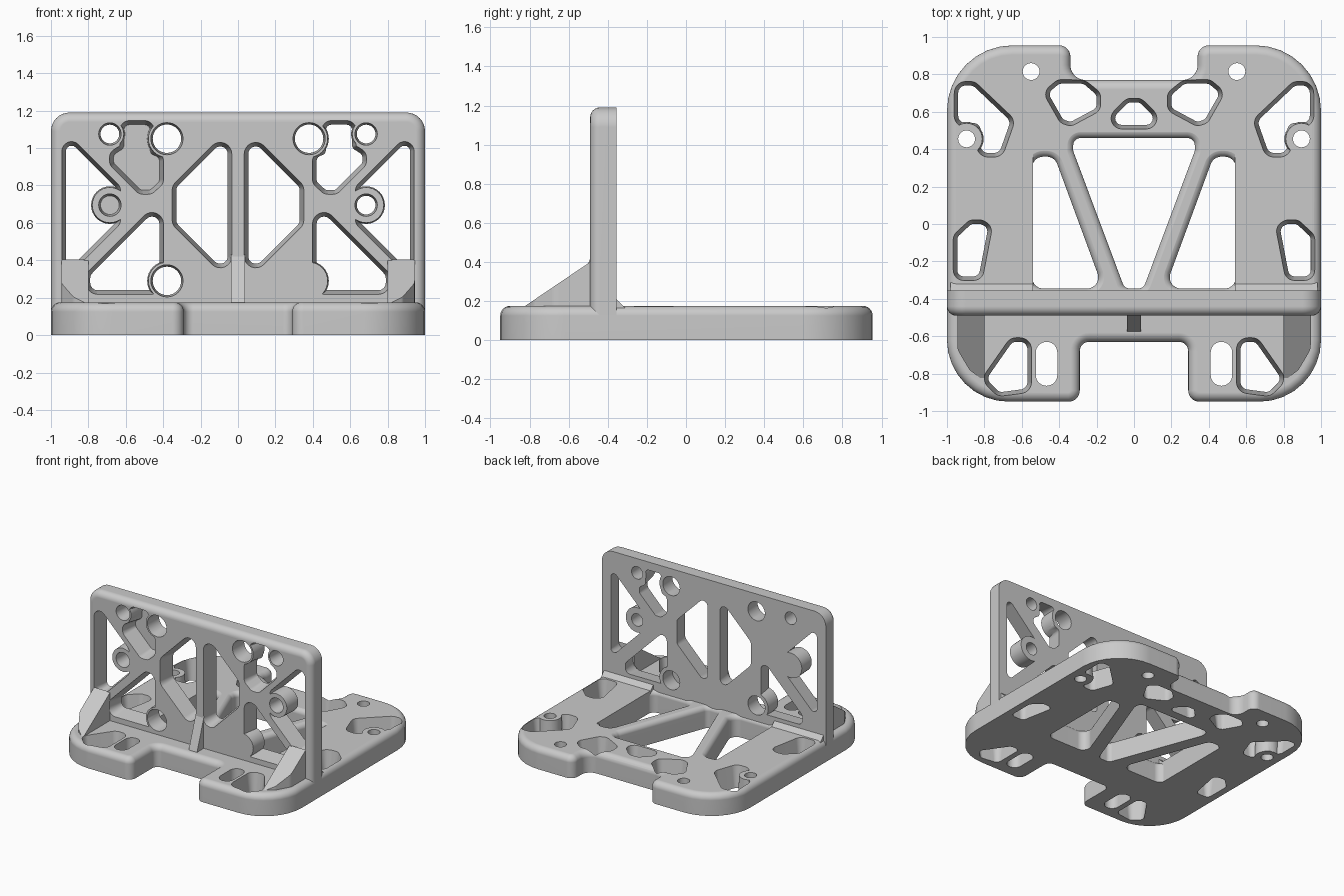
import bpy, bmesh
from math import sin, cos, pi, atan2
from mathutils import Vector, Matrix

cube = bpy.data.objects.get("Cube")
if cube:
    bpy.data.objects.remove(cube, do_unlink=True)

grey = bpy.data.materials.new("plain grey")
grey.use_nodes = True
grey.diffuse_color = (0.59, 0.59, 0.59, 1)
grey.node_tree.nodes["Principled BSDF"].inputs["Base Color"].default_value = grey.diffuse_color

UPRIGHT = Matrix.Rotation(pi / 2, 4, "X")  # turns (x, y, height) into (x, -height, y)
FLAT = Matrix.Identity(4)


def ring(points, inset, steps=8):
    """Rounded outline of (x, y, radius) corners, offset inwards by inset."""
    n = len(points)
    area = sum(points[i - 1][0] * points[i][1] - points[i][0] * points[i - 1][1] for i in range(n))
    if area < 0:
        points = points[::-1]
    out = []
    for i in range(n):
        p, a, b = (Vector(points[k % n][:2]) for k in (i, i - 1, i + 1))
        r = points[i][2]
        d1, d2 = (p - a).normalized(), (b - p).normalized()
        n1, n2 = Vector((d1.y, -d1.x)), Vector((d2.y, -d2.x))
        turn = atan2(d1.x * d2.y - d1.y * d2.x, d1.dot(d2))
        s = 1 if turn > 0 else -1
        centre = p - s * r * (n1 + n2) / (1 + n1.dot(n2))
        for k in range(steps + 1):
            normal = Matrix.Rotation(turn * k / steps, 2) @ n1
            out.append(centre + s * normal * (r - s * inset))
    return out


def loft(bm, points, levels, clip=None):
    """Skin rings at (height, inset) levels; clip = (point, normal) cuts a side off."""
    rings = [[bm.verts.new((p.x, p.y, h)) for p in ring(points, d)] for h, d in levels]
    faces = [bm.faces.new(rings[0][::-1]), bm.faces.new(rings[-1])]
    for low, high in zip(rings, rings[1:]):
        for i in range(len(low)):
            faces.append(bm.faces.new((low[i - 1], low[i], high[i], high[i - 1])))
    if clip:
        verts = [v for r in rings for v in r]
        edges = list({e for f in faces for e in f.edges})
        cut = bmesh.ops.bisect_plane(bm, geom=verts + edges + faces, plane_co=clip[0],
                                     plane_no=Vector(clip[1]).normalized(), clear_outer=True)
        bmesh.ops.edgenet_fill(bm, edges=[e for e in cut["geom_cut"]
                                          if isinstance(e, bmesh.types.BMEdge)])


def rounded(low, top, fillet):
    """Straight side with a quarter-round at the top; a negative fillet flares outwards."""
    r = abs(fillet)
    arc = [pi / 2 * k / 6 for k in range(7)]
    return [(low, 0)] + [(top - r + r * sin(a), fillet * (1 - cos(a))) for a in arc]


def tapered(low, top, inset):
    """Sloped side that runs straight on past both faces of the plate."""
    return [(low - 0.06, 0), (low, 0), (top, inset), (top + 0.06, inset)]


def finish(bm, name, matrix=FLAT):
    bmesh.ops.remove_doubles(bm, verts=bm.verts[:], dist=1e-5)
    bmesh.ops.recalc_face_normals(bm, faces=bm.faces[:])
    bm.transform(matrix)
    mesh = bpy.data.meshes.new(name)
    bm.to_mesh(mesh)
    bm.free()
    mesh.materials.append(grey)
    obj = bpy.data.objects.new(name, mesh)
    bpy.context.collection.objects.link(obj)
    return obj


def subtract(obj, cutter):
    mod = obj.modifiers.new("cut", "BOOLEAN")
    mod.operation, mod.solver, mod.object = "DIFFERENCE", "EXACT", cutter
    bpy.context.view_layer.objects.active = obj
    bpy.ops.object.modifier_apply(modifier=mod.name)
    bpy.data.objects.remove(cutter, do_unlink=True)


def smooth(obj):
    bpy.ops.object.select_all(action="DESELECT")
    obj.select_set(True)
    bpy.context.view_layer.objects.active = obj
    bpy.ops.object.shade_smooth_by_angle(angle=0.6)
    obj.modifiers.new("even shading", "WEIGHTED_NORMAL").keep_sharp = True


def flip(points):
    return [(-x, y, r) for x, y, r in points]


def both(shapes):
    return [s for p in shapes for s in (p, flip(p))]


def corners(r, *pts):
    return [(x, y, r) for x, y in pts]


def box(x0, x1, y0, y1, r):
    return corners(r, (x0, y0), (x1, y0), (x1, y1), (x0, y1))


def disc(x, y, r):
    return box(x - r, x + r, y - r, y + r, r)


def plate(name, outline, low, top, openings, bosses, holes, taper, matrix):
    """Filleted plate with tapered openings; bosses keep rims round the holes."""
    bm, cut, keep, drill = (bmesh.new() for _ in range(4))
    loft(bm, outline, rounded(low, top, 0.05))
    for points in openings:
        loft(cut, points, tapered(low, top, -0.022))
    for points in bosses:
        loft(keep, points, tapered(low - 0.1, top + 0.1, 0.015))
    for points in holes:
        loft(drill, points, tapered(low, top, -taper))
    obj = finish(bm, name, matrix)
    cutter = finish(cut, "opening_cutter", matrix)
    subtract(cutter, finish(keep, "boss_keeper", matrix))
    subtract(obj, cutter)
    subtract(obj, finish(drill, "hole_cutter", matrix))
    return obj


# Base plate with notched front and back
half = [(0.29, -0.63, 0.05), (0.29, -0.95, 0.06), (1, -0.95, 0.33),
        (1, 0.955, 0.35), (0.34, 0.955, 0.06), (0.34, 0.77, 0.08)]
base_open = both([
    corners(0.04, (0.94, 0.54), (0.94, 0.74), (0.86, 0.74), (0.66, 0.55),
            (0.72, 0.38), (0.82, 0.38), (0.82, 0.54)),
    corners(0.035, (0.46, 0.70), (0.40, 0.75), (0.27, 0.75), (0.20, 0.69),
            (0.20, 0.62), (0.34, 0.545), (0.38, 0.56)),
    corners(0.035, (0.945, -0.28), (0.83, -0.28), (0.78, -0.02), (0.82, 0),
            (0.87, 0), (0.945, -0.07)),
    corners(0.04, (0.57, -0.63), (0.65, -0.63), (0.79, -0.83), (0.72, -0.9), (0.57, -0.88)),
])
base_open.append(corners(0.035, (-0.15, 0.53), (0.15, 0.53), (0.03, 0.65), (-0.03, 0.65)))
base_holes = both([disc(0.55, 0.815, 0.045), disc(0.895, 0.455, 0.045),
                   box(0.41, 0.525, -0.865, -0.63, 0.0575)])
base = plate("base_plate", half + flip(half)[::-1], 0, 0.175, base_open,
             both([disc(0.895, 0.455, 0.095)]), base_holes, 0, FLAT)

# Three large openings that leave the two rounded slanted struts
middle = corners(0.04, (0.05, -0.345), (0.325, 0.39), (0.325, 0.46))
side = corners(0.06, (0.545, -0.345), (0.545, 0.36), (0.425, 0.36), (0.165, -0.345))
for points, clip in ((middle + flip(middle)[::-1], None),
                     (side, ((0.541, 0, 0), (1, 0, 0))),
                     (flip(side), ((-0.541, 0, 0), (-1, 0, 0)))):
    cutter = bmesh.new()
    loft(cutter, points, rounded(-0.05, 0.176, -0.04), clip)
    subtract(base, finish(cutter, "strut_cutter"))
smooth(base)

# Upright wall with truss openings
wall = [(-1, 0.02, 0.06), (1, 0.02, 0.06), (1, 1.19, 0.1), (-1, 1.19, 0.1)]
wall_open = both([
    corners(0.04, (0.055, 0.325), (0.33, 0.6), (0.33, 0.79), (0.055, 1.065)),
    corners(0.03, (0.92, 0.335), (0.92, 1.055), (0.65, 0.785), (0.65, 0.605)),
    corners(0.04, (0.42, 0.69), (0.42, 0.24), (0.79, 0.24), (0.79, 0.32)),
    corners(0.03, (0.47, 1.125), (0.61, 1.125), (0.61, 1.0), (0.665, 0.965), (0.665, 0.92),
            (0.52, 0.775), (0.47, 0.775), (0.42, 0.82), (0.42, 0.95), (0.47, 0.97)),
])
screws = [(0.38, 1.05, 0.076, 0.11), (0.38, 0.29, 0.076, 0.11),
          (0.685, 1.075, 0.05, 0.085), (0.685, 0.695, 0.05, 0.105)]
smooth(plate("upright_wall", wall, 0.355, 0.49, wall_open,
             both([disc(x, z, rim) for x, z, r, rim in screws]),
             both([disc(x, z, r) for x, z, r, rim in screws]), 0.01, UPRIGHT))


# Sloped braces and the small back fillet, cut from upright blocks
def brace(name, points, top, at, normal):
    bm = bmesh.new()
    loft(bm, points, [(0.1, 0), (top, 0)], (at, normal))
    smooth(finish(bm, name))


gusset = [(0.80, -0.485, 0.004), (0.80, -0.84, 0.004), (0.88, -0.78, 0.05),
          (0.945, -0.67, 0.08), (0.945, -0.485, 0.004)]
strip = box(0.54, 0.98, -0.36, -0.31, 0.003)
for label, points, back in (("left", gusset, strip), ("right", flip(gusset), flip(strip))):
    brace(label + "_gusset", points, 0.5, (0, -0.49, 0.4), (0, -0.23, 0.34))
    brace(label + "_back_fillet", back, 0.25, (0, -0.32, 0.175), (0, 1, 1))
brace("centre_rib", box(-0.037, 0.037, -0.6, -0.485, 0.003), 0.6,
      (0, -0.49, 0.42), (0, -0.245, 0.085))
